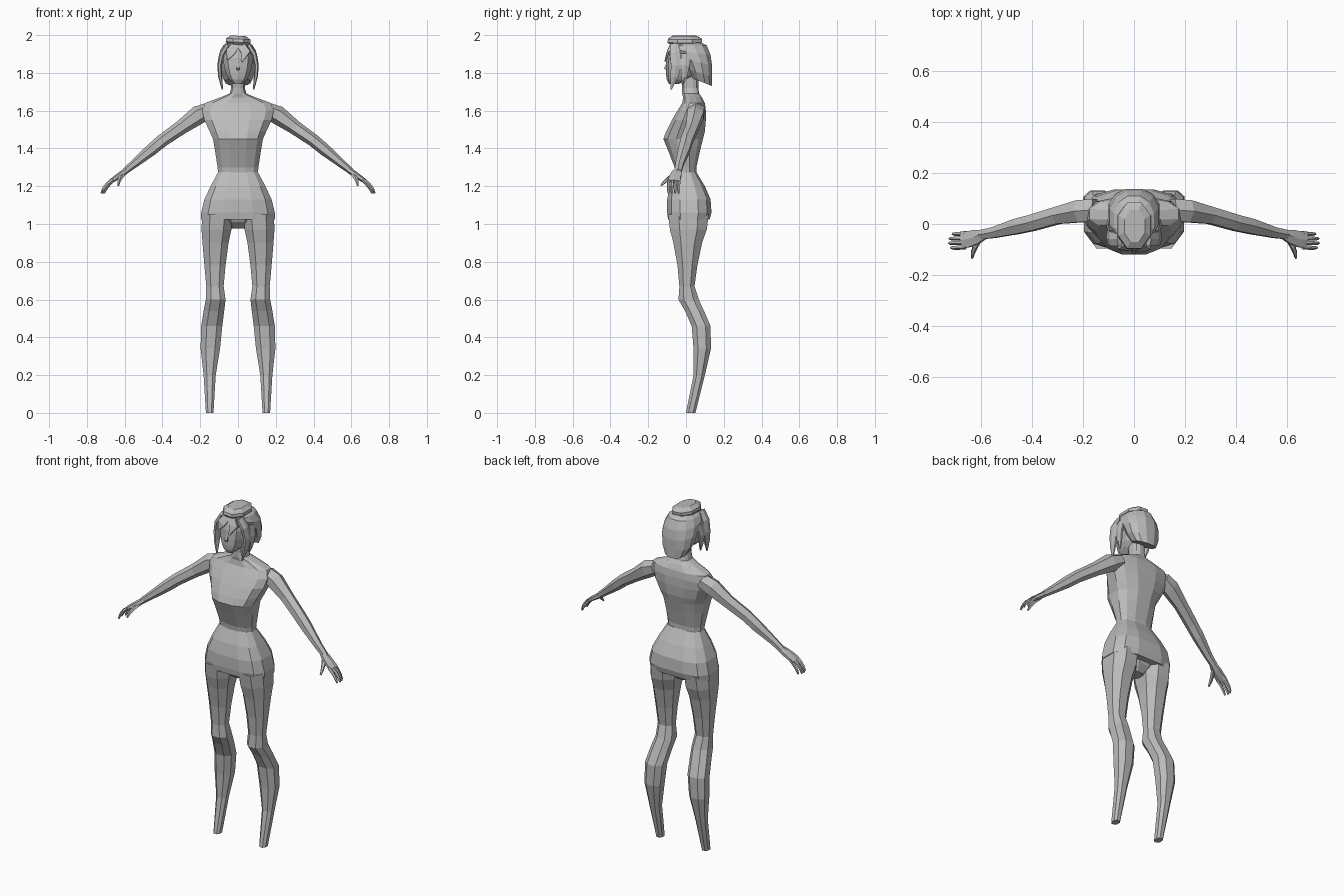
import bpy, bmesh, math
from mathutils import Vector

grey = bpy.data.materials.new("light grey")
grey.diffuse_color = (0.5, 0.5, 0.5, 1)


def finish(name, bm, mirror):
    bmesh.ops.recalc_face_normals(bm, faces=bm.faces)
    mesh = bpy.data.meshes.new(name)
    bm.to_mesh(mesh)
    bm.free()
    mesh.materials.append(grey)
    ob = bpy.data.objects.new(name, mesh)
    bpy.context.collection.objects.link(ob)
    if mirror:
        ob.modifiers.new("mirror", 'MIRROR')
    return ob


def loft(name, rings, n, power, mirror):
    """Skin rings given as (centre, u, v) with rounded-box sections."""
    bm = bmesh.new()
    loops = []
    for c, u, v in rings:
        loop = []
        for i in range(n):
            a = math.tau * (i + 0.5) / n
            x, y = (math.copysign(abs(t) ** power, t) for t in (math.cos(a), math.sin(a)))
            loop.append(bm.verts.new(c + u * x + v * y))
        loops.append(loop)
    for a, b in zip(loops, loops[1:]):
        for i in range(n):
            j = (i + 1) % n
            bm.faces.new((a[i], a[j], b[j], b[i]))
    bm.faces.new(loops[0])
    bm.faces.new(loops[-1])
    return finish(name, bm, mirror)


def stack(name, rows, n=12, power=0.8, mirror=False):
    """Level rings: z, x0, x1, y0, y1, optional front-to-back slope."""
    rings = []
    for z, x0, x1, y0, y1, *s in rows:
        hy = (y1 - y0) / 2 / math.cos(math.pi / n) ** power
        hx = (x1 - x0) / 2 / math.cos(math.pi / n) ** power
        rings.append((Vector(((x0 + x1) / 2, (y0 + y1) / 2, z)), Vector((hx, 0, 0)),
                      Vector((0, hy, hy * (s[0] if s else 0)))))
    return loft(name, rings, n, power, mirror)


def tube(name, path, n=6, mirror=True, side=(0, 1, 0)):
    """Rings square to a path: x, y, z, half width, half thickness."""
    pts = [Vector(p[:3]) for p in path]
    rings = []
    for i, p in enumerate(path):
        d = (pts[min(i + 1, len(pts) - 1)] - pts[max(i - 1, 0)]).normalized()
        u = Vector(side)
        u = (u - d * u.dot(d)).normalized()
        rings.append((pts[i], u * p[3], d.cross(u) * p[4]))
    return loft(name, rings, n, 1.0, mirror)


def sym(z, w, y0, y1, *s):
    return (z, -w, w, y0, y1, *s)


# torso with bust, shoulders and neck
stack("torso", [
    sym(1.26, .105, -.055, .055), sym(1.30, .108, -.06, .055), sym(1.39, .122, -.095, .075),
    sym(1.45, .132, -.12, .09), sym(1.49, .15, -.105, .10), sym(1.55, .178, -.075, .105),
    sym(1.60, .19, -.045, .105), sym(1.64, .175, -.02, .10), sym(1.67, .095, -.015, .085),
    sym(1.69, .045, -.02, .07), sym(1.72, .036, -.02, .065), sym(1.80, .036, -.03, .065)])

# hips flaring into a straight lower edge
stack("hips", [
    sym(1.025, .195, -.095, .125), sym(1.06, .195, -.10, .135), sym(1.13, .178, -.10, .13),
    sym(1.20, .145, -.085, .10), sym(1.275, .105, -.055, .055)], power=.68)
stack("crotch", [sym(.975, .035, -.02, .05), sym(1.01, .07, -.06, .085),
                 sym(1.05, .09, -.08, .10)], n=8)

# legs
stack("leg", [
    (0, .13, .17, .0, .05), (.20, .118, .182, .04, .10), (.34, .095, .198, .04, .132),
    (.46, .083, .195, .03, .13), (.54, .073, .182, -.005, .095), (.60, .066, .17, -.04, .068),
    (.67, .076, .168, -.035, .045), (.78, .066, .178, -.045, .06), (.90, .05, .188, -.067, .085),
    (.97, .035, .193, -.085, .11), (1.05, .03, .19, -.095, .12)], n=8, power=.85, mirror=True)

# arms
tube("arm", [
    (.15, .055, 1.605, .05, .04), (.21, .05, 1.577, .05, .05), (.30, .033, 1.512, .038, .038),
    (.40, .004, 1.442, .036, .034), (.46, -.01, 1.392, .034, .032),
    (.55, -.034, 1.318, .024, .022), (.60, -.042, 1.278, .021, .017)])

# hands
tube("palm", [(.585, -.04, 1.287, .021, .016), (.615, -.05, 1.266, .032, .016),
              (.65, -.06, 1.242, .036, .014), (.675, -.064, 1.225, .035, .011)])
for i, reach in enumerate((-.006, .002, 0, -.012)):
    y = -.090 + .018 * i
    tube("finger", [(.66, y, 1.235, .010, .010), (.692 + reach, y - .002, 1.212, .009, .009),
                    (.712 + reach, y - .003, 1.185, .008, .008),
                    (.722 + reach, y - .003, 1.162, .005, .005)], n=5)
tube("thumb", [(.605, -.055, 1.265, .014, .012), (.622, -.088, 1.245, .012, .011),
               (.632, -.115, 1.222, .009, .009), (.634, -.133, 1.203, .005, .005)],
     n=5, side=(1, 0, 0))

# head and face
stack("face", [
    sym(1.742, .022, -.09, -.04), sym(1.765, .046, -.10, .01), sym(1.79, .06, -.103, .05),
    sym(1.83, .073, -.103, .07), sym(1.88, .08, -.102, .08), sym(1.93, .075, -.088, .08)], n=10)
tube("nose", [(0, -.098, 1.855, .006, .006), (0, -.105, 1.825, .013, .017),
              (0, -.098, 1.812, .008, .006)], n=4, mirror=False, side=(1, 0, 0))

# hair cap, lower at the back of the head
stack("hair", [
    sym(1.752, .066, .03, .138, -.4), sym(1.80, .09, .005, .138, -.3),
    sym(1.86, .099, -.03, .138, -.25), sym(1.91, .096, -.075, .13, -.15),
    sym(1.945, .078, -.085, .11), sym(1.965, .045, -.06, .075)], n=12, power=.9)

# long locks beside the face
tube("side_lock", [
    (.055, -.06, 1.95, .03, .014), (.086, -.058, 1.90, .032, .014), (.098, -.052, 1.84, .032, .012),
    (.095, -.062, 1.78, .024, .010), (.082, -.08, 1.712, .004, .004)])
tube("rear_lock", [
    (.088, .0, 1.90, .03, .012), (.099, -.005, 1.84, .028, .010), (.093, -.01, 1.78, .018, .009),
    (.085, -.015, 1.74, .004, .004)])

# swept fringe
for name, s, tip in (("fringe_long", 1, (.02, -.112, 1.86)), ("fringe_short", -1, (-.055, -.102, 1.87))):
    tube(name, [(.01 * s, -.075, 1.95, .03, .012), (.04 * s, -.095, 1.91, .035, .010),
                (*tip, .004, .004)], n=4, mirror=False, side=(1, 0, 0))

# small tilted hat
hat = stack("hat", [
    sym(1.94, .052, -.08, .065), sym(1.958, .066, -.098, .083), sym(1.975, .064, -.095, .085),
    sym(1.992, .04, -.07, .055)], n=8, power=.95)
hat.rotation_euler = (0, math.radians(3), 0)
hat.location = (-.102, 0, .007)
